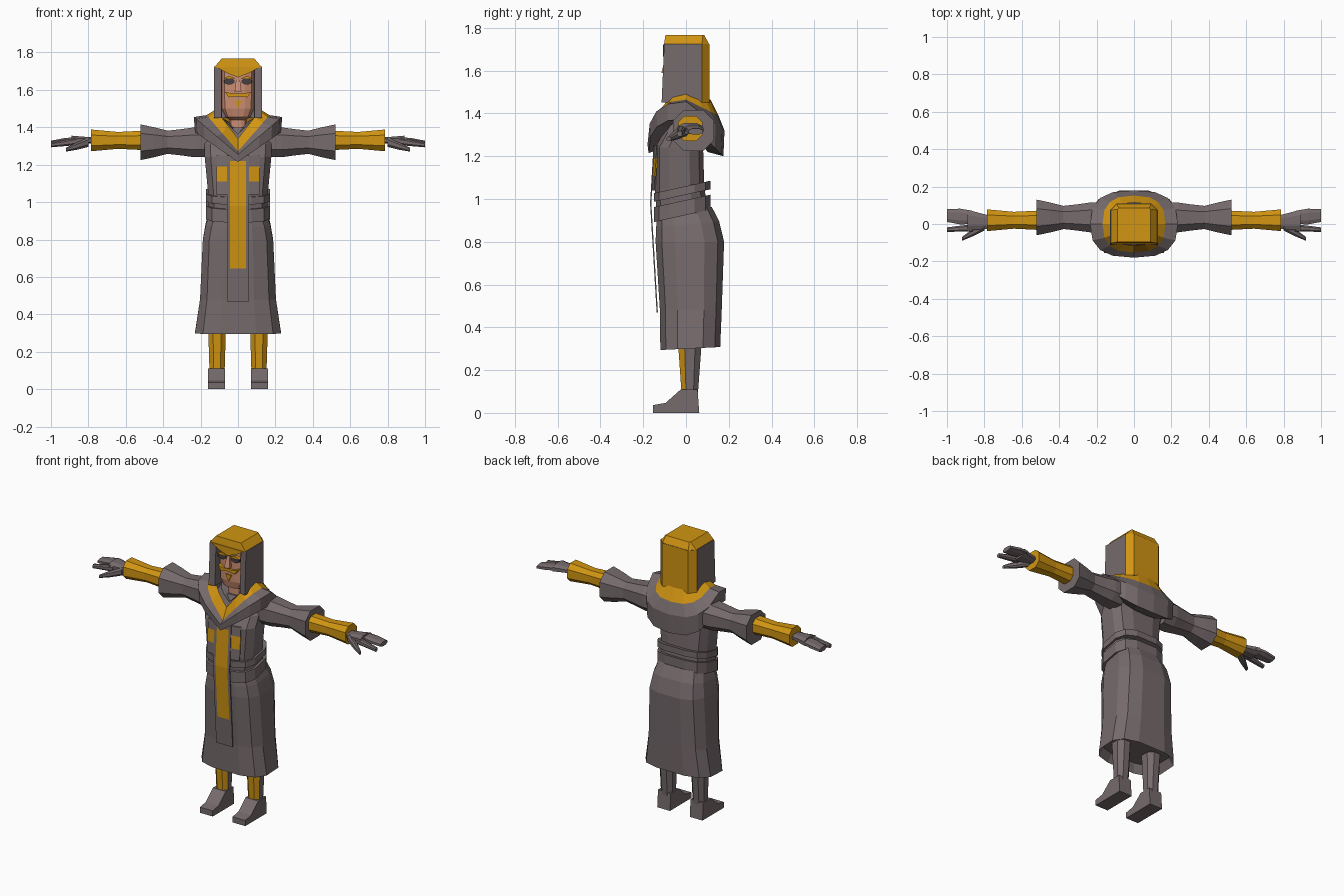
import bpy, bmesh
from math import cos, sin, pi, copysign
from mathutils import Vector

cube = bpy.data.objects.get("Cube")
if cube:
    bpy.data.objects.remove(cube)


def material(name, red, green, blue):
    mat = bpy.data.materials.new(name)
    mat.use_nodes = True
    mat.diffuse_color = (red, green, blue, 1)
    shader = mat.node_tree.nodes["Principled BSDF"]
    shader.inputs["Base Color"].default_value = (red, green, blue, 1)
    shader.inputs["Roughness"].default_value = .9
    return mat


grey = material("grey cloth", .18, .145, .15)
gold = material("gold cloth", .64, .3, .006)
skin = material("skin", .6, .27, .17)
dark = material("dark eyes", .06, .05, .055)


def finish(name, bm, materials, rule=None):
    """Turn a bmesh into an object, colouring faces by an optional rule."""
    bmesh.ops.recalc_face_normals(bm, faces=bm.faces)
    bm.normal_update()
    if rule:
        for face in bm.faces:
            face.material_index = int(rule(face.normal, face.calc_center_median()))
    mesh = bpy.data.meshes.new(name)
    bm.to_mesh(mesh)
    bm.free()
    for mat in materials:
        mesh.materials.append(mat)
    obj = bpy.data.objects.new(name, mesh)
    bpy.context.collection.objects.link(obj)
    return obj


def loft(name, rings, *materials, rule=None, cap=True):
    """Skin a list of equal-length closed rings."""
    bm = bmesh.new()
    rows = [[bm.verts.new(point) for point in ring] for ring in rings]
    count = len(rows[0])
    for low, high in zip(rows, rows[1:]):
        for i in range(count):
            j = (i + 1) % count
            bm.faces.new((low[i], low[j], high[j], high[i]))
    if cap:
        bm.faces.new(rows[0])
        bm.faces.new(rows[-1])
    return finish(name, bm, materials, rule)


def signed_power(value, power):
    return copysign(abs(value) ** power, value)


def outline(count, power):
    """Unit rounded square with flat sides facing the axes."""
    reach = cos(pi / count) ** power
    angles = [(i + .5) * 2 * pi / count for i in range(count)]
    return [(signed_power(cos(a), power) / reach, signed_power(sin(a), power) / reach) for a in angles]


def level(z, width, front, back, tilt=0, x=0, count=12, power=.65):
    """Horizontal ring between two depths, optionally rising to the back."""
    middle, depth = (front + back) / 2, (back - front) / 2
    return [(x + width * u, middle + depth * v, z + tilt * (middle + depth * v))
            for u, v in outline(count, power)]


def limb(name, side, start, end, radii, mat, flat=1):
    """Eight-sided limb whose radii are spaced evenly from start to end."""
    start, end = Vector(start), Vector(end)
    rings = []
    for i, radius in enumerate(radii):
        centre = start.lerp(end, i / (len(radii) - 1))
        rings.append([(side * centre.x, centre.y + radius * u, centre.z + radius * flat * v)
                      for u, v in outline(count=8, power=.8)])
    loft(name, rings, mat)


def plate(name, points, y, mat):
    """Front-facing shape from (x, z) points, sunk into what lies behind it."""
    loft(name, [[(x, y + depth, z) for x, z in points] for depth in (0, .025)], mat)


def tabard_sheet(name, half_widths, heights, inset, rule):
    """Thin cloth following the belly, wrapping back at its outer edge."""
    columns = [-w for w in reversed(half_widths)] + list(half_widths)
    inner = .058
    bm = bmesh.new()
    grid = [[bm.verts.new((x, inset - .165 + .06 * abs(z - .98) + .2 * max(0, abs(x) - inner), z))
             for x in columns] for z in heights]
    for low, high in zip(grid, grid[1:]):
        for i in range(len(columns) - 1):
            bm.faces.new((low[i], low[i + 1], high[i + 1], high[i]))
    obj = finish(name, bm, (grey, gold), rule)
    solid = obj.modifiers.new("thickness", "SOLIDIFY")
    solid.thickness = .006
    solid.offset = 0


def cowl_ring(width, depth, side, front, back):
    """Collar ring dipping to a V in front and a curve behind."""
    points = []
    for i in range(16):
        angle = i * pi / 8
        u, v = (signed_power(round(t, 6), .75) for t in (cos(angle), sin(angle)))
        z = side + (back - side) * v if v > 0 else front + (side - front) * abs(u)
        points.append((width * u, depth * v, z))
    return points


# Robe: skirt, torso and two belt bands
loft("skirt", [level(z=.35, width=.2, front=-.1, back=.14),
               level(z=.3, width=.23, front=-.12, back=.16, tilt=.05),
               level(z=.48, width=.203, front=-.122, back=.167),
               level(z=.8, width=.188, front=-.142, back=.178),
               level(z=.88, width=.173, front=-.14, back=.155, tilt=.1),
               level(z=.94, width=.155, front=-.135, back=.12, tilt=.2)], grey)
loft("torso", [level(z=.92, width=.155, front=-.135, back=.1, tilt=.2),
               level(z=1.06, width=.16, front=-.145, back=.085, tilt=.1),
               level(z=1.24, width=.178, front=-.145, back=.08),
               level(z=1.31, width=.18, front=-.105, back=.1),
               level(z=1.4, width=.12, front=-.06, back=.1)], grey)
for name, bottom, top in (("belt_lower", .925, .995), ("belt_upper", 1.02, 1.06)):
    loft(name, [level(z, width=.171, front=-.15, back=.115, tilt=.22) for z in (bottom, top)], grey)

# Tabard with a cross
tabard_sheet("chest_panel", (.04, .058, .115), (1.04, 1.11, 1.19, 1.25), inset=.004,
             rule=lambda normal, centre: 1.11 < centre.z < 1.19)
tabard_sheet("hanging_strip", (.042, .058), (.47, .645, .8, .98, 1.1, 1.22, 1.25), inset=0,
             rule=lambda normal, centre: abs(centre.x) < .04 and .645 < centre.z < 1.22)

# Shoulder cowl with gold collar and folded scarf
collar_edge = cowl_ring(width=.168, depth=.152, side=1.465, front=1.272, back=1.39)
loft("gold_collar", [cowl_ring(width=.12, depth=.115, side=1.495, front=1.34, back=1.465), collar_edge],
     gold, cap=False)
loft("shoulder_cowl", [collar_edge,
                       cowl_ring(width=.235, depth=.18, side=1.455, front=1.255, back=1.32),
                       cowl_ring(width=.232, depth=.175, side=1.375, front=1.215, back=1.2),
                       cowl_ring(width=.17, depth=.1, side=1.37, front=1.24, back=1.22)],
     grey, cap=False)
loft("neck_scarf", [cowl_ring(width=.12, depth=.115, side=1.4, front=1.3, back=1.38),
                    cowl_ring(width=.09, depth=.09, side=1.45, front=1.365, back=1.42),
                    cowl_ring(width=.05, depth=.055, side=1.43, front=1.36, back=1.41)],
     grey, cap=False)

# Arms, hands, legs, boots and paired facial features
boot_profile = ((.062, 0), (.054, .11), (-.024, .11), (-.095, .047), (-.155, .036), (-.155, 0))
for side, word in ((1, "left"), (-1, "right")):
    limb(word + "_sleeve", side, (.16, .035, 1.32), (.52, .035, 1.32),
         (.08, .08, .07, .062, .08, .095), grey)
    limb(word + "_forearm", side, (.5, .02, 1.33), (.785, .02, 1.33), (.052, .045, .058), gold)
    limb(word + "_palm", side, (.77, .01, 1.33), (.89, .02, 1.33), (.035, .045, .056), grey, flat=.45)
    limb(word + "_fingers", side, (.86, .035, 1.335), (1, .045, 1.315), (.035, .042, .034), grey, flat=.4)
    limb(word + "_index_finger", side, (.86, -.02, 1.325), (1, -.03, 1.305), (.02, .016, .012), grey)
    limb(word + "_thumb", side, (.8, -.01, 1.32), (.92, -.08, 1.28), (.025, .02, .01), grey)
    loft(word + "_leg", [level(z, width, front, back, x=side * .112, count=8, power=.9)
                         for z, width, front, back in ((.08, .04, -.02, .055), (.31, .047, -.036, .072),
                                                       (.5, .06, -.05, .08))],
         grey, gold, rule=lambda normal, centre: normal.y < -.4)
    loft(word + "_boot", [[(side * x, y, z) for y, z in boot_profile] for x in (.07, .16)], grey)
    plate(word + "_eye", [(side * .046 + .028 * u, 1.645 + .016 * v) for u, v in outline(count=8, power=1)],
          -.096, dark)
    plate(word + "_eyebrow", [(side * x, z) for x, z in ((.01, 1.66), (.05, 1.675), (.08, 1.66))],
          -.102, gold)
    plate(word + "_moustache", [(side * x, z) for x, z in ((0, 1.582), (.03, 1.58), (.07, 1.59),
                                                           (.05, 1.56), (0, 1.566))], -.104, gold)

# Head
loft("head", [level(z=1.36, width=.045, front=-.05, back=.04),
              level(z=1.44, width=.045, front=-.05, back=.04),
              level(z=1.455, width=.065, front=-.08, back=.04),
              level(z=1.5, width=.086, front=-.09, back=.04),
              level(z=1.72, width=.09, front=-.09, back=.04)], skin)
loft("nose", [level(z=1.59, width=.018, front=-.115, back=-.06, count=4),
              level(z=1.66, width=.01, front=-.097, back=-.06, count=4)], skin)
plate("goatee", ((-.02, 1.542), (.02, 1.542), (0, 1.5)), -.098, gold)


# Hood: open-fronted shell with gold back, crown and pointed brow
def hood_ring(z, width, front, back, chamfer, inner=()):
    half = [*inner, (width, front), (width, back - chamfer), (width - chamfer, back)]
    return [(x, y, z) for x, y in half] + [(-x, y, z) for x, y in reversed(half)]


loft("hood", [hood_ring(z, width=.128, front=front, back=.11, chamfer=.036,
                        inner=((.085, -.035), (.088, front + .006)))
              for z, front in ((1.45, -.114), (1.725, -.102))],
     grey, gold, rule=lambda normal, centre: normal.y > .3 and centre.y > .05)
loft("hood_crown", [hood_ring(z=1.72, width=.128, front=-.103, back=.11, chamfer=.036),
                    hood_ring(z=1.767, width=.088, front=-.096, back=.085, chamfer=.006)], gold)
plate("hood_brow", ((-.115, 1.722), (.115, 1.722), (.06, 1.69), (0, 1.667), (-.06, 1.69)), -.107, gold)
